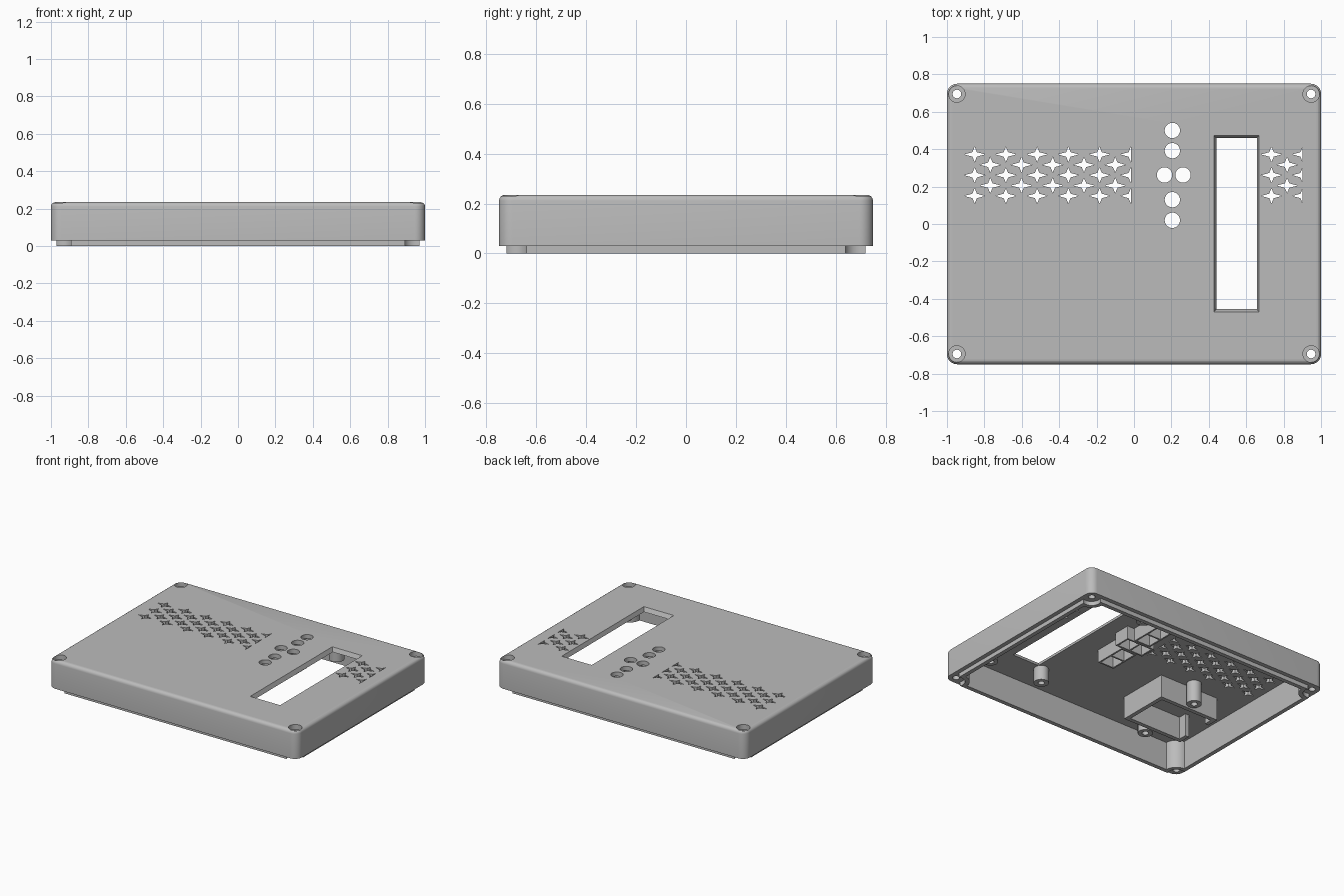
import bpy, bmesh
from math import cos, sin, pi

if "Cube" in bpy.data.objects:
    bpy.data.objects.remove(bpy.data.objects["Cube"], do_unlink=True)

grey = bpy.data.materials.new("light grey plastic")
grey.use_nodes = True
grey.diffuse_color = (0.5, 0.5, 0.5, 1)
grey.node_tree.nodes["Principled BSDF"].inputs["Base Color"].default_value = (0.5, 0.5, 0.5, 1)

CEILING, TOP, RIM = 0.205, 0.235, 0.03
BOSS = (0.947, 0.695)
CORNERS = [(sx * BOSS[0], sy * BOSS[1]) for sx in (1, -1) for sy in (1, -1)]


def finish(name, bm):
    bmesh.ops.recalc_face_normals(bm, faces=bm.faces)
    mesh = bpy.data.meshes.new(name)
    bm.to_mesh(mesh)
    bm.free()
    mesh.materials.append(grey)
    obj = bpy.data.objects.new(name, mesh)
    bpy.context.collection.objects.link(obj)
    return obj


def rect(x0, x1, y0, y1):
    return [(x0, y0), (x1, y0), (x1, y1), (x0, y1)]


def circle(x, y, r, n=32):
    return [(x + r * cos(2 * pi * i / n), y + r * sin(2 * pi * i / n)) for i in range(n)]


def add_prism(bm, low, z0, z1, high=None):
    a = [bm.verts.new((x, y, z0)) for x, y in low]
    b = [bm.verts.new((x, y, z1)) for x, y in (high or low)]
    bm.faces.new(a)
    bm.faces.new(b)
    for i in range(len(a)):
        j = (i + 1) % len(a)
        bm.faces.new((a[i], a[j], b[j], b[i]))


def prisms(name, profiles, z0, z1):
    bm = bmesh.new()
    for p in profiles:
        add_prism(bm, p, z0, z1)
    return finish(name, bm)


def tube(name, outer, inner, z0, z1):
    bm = bmesh.new()
    rings = [[bm.verts.new((x, y, z)) for x, y in p]
             for p, z in ((outer, z0), (outer, z1), (inner, z1), (inner, z0))]
    n = len(outer)
    for k in range(4):
        a, b = rings[k], rings[(k + 1) % 4]
        for i in range(n):
            j = (i + 1) % n
            bm.faces.new((a[i], a[j], b[j], b[i]))
    return finish(name, bm)


def combine(obj, other, operation):
    """Apply a boolean and remove the helper."""
    mod = obj.modifiers.new("cut", 'BOOLEAN')
    mod.operation, mod.object, mod.solver = operation, other, 'EXACT'
    dg = bpy.context.evaluated_depsgraph_get()
    old = obj.data
    mesh = bpy.data.meshes.new_from_object(obj.evaluated_get(dg))
    obj.modifiers.clear()
    obj.data = mesh
    bpy.data.meshes.remove(old)
    bpy.data.objects.remove(other, do_unlink=True)


# Outer case with rounded corners and a rounded top edge
bm = bmesh.new()
add_prism(bm, rect(-1, 1, -0.75, 0.75), RIM, TOP)
upright = [e for e in bm.edges if abs(e.verts[0].co.z - e.verts[1].co.z) > 0.1]
bmesh.ops.bevel(bm, geom=upright, offset=0.055, segments=8, profile=0.5, affect='EDGES')
upper = [e for e in bm.edges if min(v.co.z for v in e.verts) > TOP - 0.001]
bmesh.ops.bevel(bm, geom=upper, offset=0.024, segments=4, profile=0.5, affect='EDGES')
case = finish("case_shell", bm)

# Locating lip, notched around the corner bosses
lip = prisms("lip", [rect(-0.97, 0.97, -0.72, 0.72)], 0, RIM + 0.01)
combine(lip, prisms("notches", [circle(x, y, 0.06) for x, y in CORNERS], -0.1, 0.1), 'DIFFERENCE')
combine(case, lip, 'UNION')

# Cavity leaves a round boss in each corner
arc = [(min(BOSS[0] + 0.09 * cos(a), 0.94), min(BOSS[1] + 0.09 * sin(a), 0.69))
       for a in [pi * (1.5 - i / 24) for i in range(13)]]
cavity = (arc + [(-x, y) for x, y in reversed(arc)]
          + [(-x, -y) for x, y in arc] + [(x, -y) for x, y in reversed(arc)])
combine(case, prisms("cavity", [cavity], -0.1, CEILING), 'DIFFERENCE')

# Screw holes and counterbores
combine(case, prisms("screws", [circle(x, y, 0.023) for x, y in CORNERS], -0.1, 0.4), 'DIFFERENCE')
combine(case, prisms("bores", [circle(x, y, 0.044) for x, y in CORNERS], 0.2, 0.4), 'DIFFERENCE')

# Display window with sloping sides
bm = bmesh.new()
add_prism(bm, rect(0.445, 0.653, -0.45, 0.455), CEILING - 0.01, TOP + 0.005,
          rect(0.425, 0.67, -0.473, 0.475))
combine(case, finish("window", bm), 'DIFFERENCE')

# Button holes
BUTTONS = [(0.205, 0.5), (0.205, 0.392), (0.163, 0.262), (0.262, 0.262), (0.205, 0.13), (0.205, 0.02)]
combine(case, prisms("buttons", [circle(x, y, 0.041) for x, y in BUTTONS], 0.15, 0.4), 'DIFFERENCE')


# Sound grilles made of four-pointed stars, cut off at the right end
def star(x, y, half=False):
    w, h, k = 0.056, 0.041, 0.012
    pts = [(0, h), (-k, k), (-w, 0), (-k, -k), (0, -h)]
    if not half:
        pts += [(k, -k), (w, 0), (k, k)]
    return [(x + a, y + b) for a, b in pts]


stars = []
for start, count in ((-0.852, 5), (0.735, 1)):
    for row in range(5):
        y = 0.372 - row * 0.0555
        shift = 0.0835 * (row % 2)
        stars += [star(start + shift + 0.167 * i, y) for i in range(count)]
        if row % 2 == 0:
            stars.append(star(start + 0.167 * count, y, True))
combine(case, prisms("stars", stars, 0.15, 0.4), 'DIFFERENCE')

# Screw posts for the display and the circuit board
EMBED = CEILING + 0.01
POSTS = [(x, y, 0.1) for x in (0.395, 0.83) for y in (-0.48, 0.57)]
POSTS += [(-0.5, y, 0.05) for y in (0.02, -0.48)]
for x, y, z in POSTS:
    tube("screw_post", circle(x, y, 0.05, 24), circle(x, y, 0.022, 24), z, EMBED)


# Guide frames behind the buttons
def frame(name, x0, x1, y0, y1, z, t):
    return tube(name, rect(x0, x1, y0, y1), rect(x0 + t, x1 - t, y0 + t, y1 - t), z, EMBED)


GUIDE = 0.11
for y in (0.446, 0.075):
    frame("button_guide", 0.14, 0.27, y - 0.12, y + 0.12, GUIDE, 0.012)
    prisms("guide_divider", [rect(0.15, 0.26, y - 0.006, y + 0.006)], GUIDE, EMBED)
frame("button_guide", 0.1, 0.325, 0.2, 0.322, GUIDE, 0.012)
prisms("guide_divider", [rect(0.2065, 0.2185, 0.21, 0.312)], GUIDE, EMBED)

# Holder box, open in the middle of one end
prisms("holder_box", [
    [(-0.74, -0.12), (-0.74, -0.03), (-0.26, -0.03), (-0.26, -0.41), (-0.74, -0.41), (-0.74, -0.32),
     (-0.71, -0.32), (-0.71, -0.38), (-0.29, -0.38), (-0.29, -0.06), (-0.71, -0.06), (-0.71, -0.12)]],
    0.04, EMBED)

# Smooth the rounded surfaces, keep the edges sharp
bpy.ops.object.select_all(action='DESELECT')
for obj in bpy.context.collection.objects:
    if obj.type == 'MESH' and grey.name in obj.data.materials:
        obj.select_set(True)
        bpy.context.view_layer.objects.active = obj
bpy.ops.object.shade_smooth_by_angle(angle=0.6)
